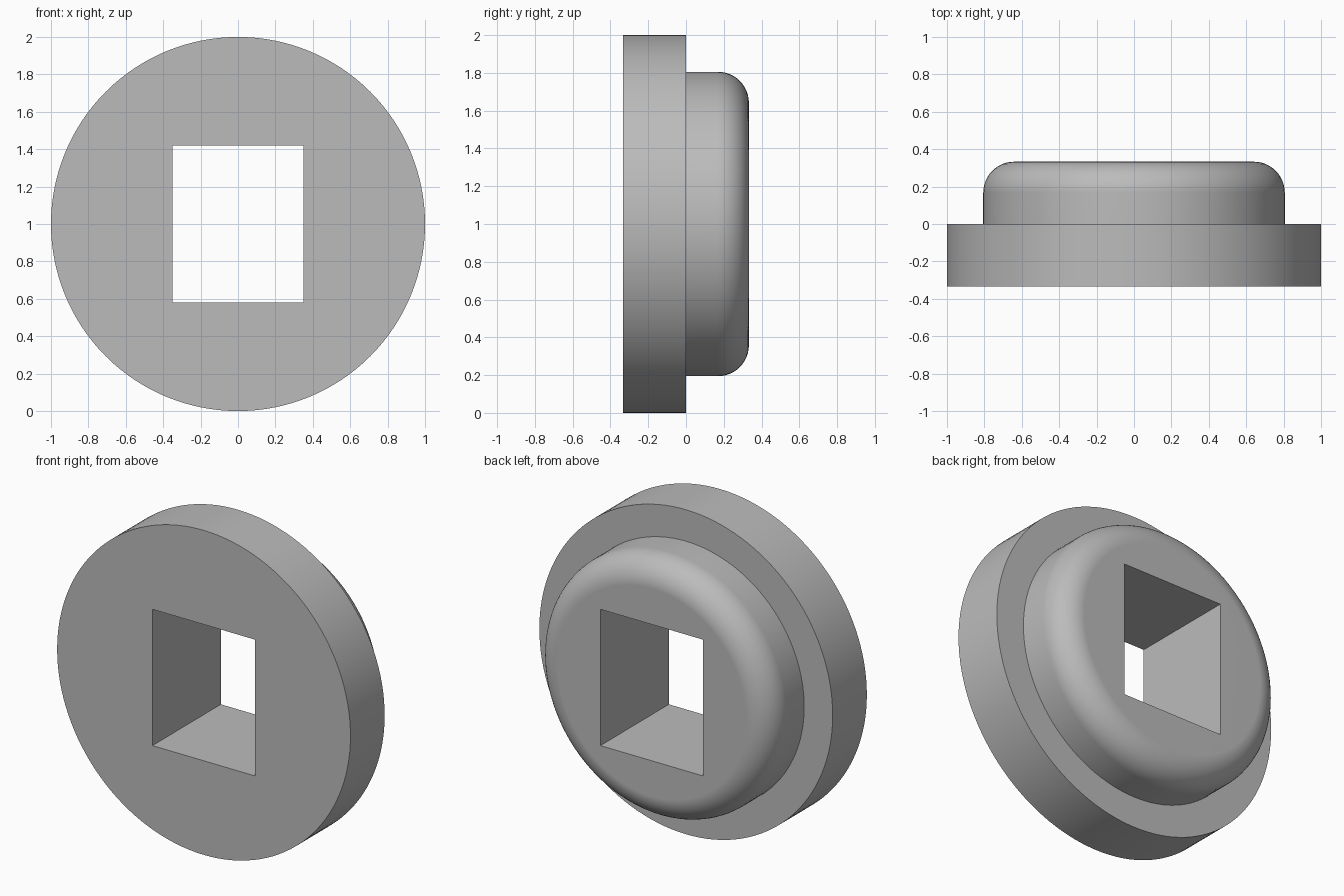
import bpy
import bmesh
from math import sin, cos, pi, radians

if "Cube" in bpy.data.objects:
    bpy.data.objects.remove(bpy.data.objects["Cube"], do_unlink=True)

SIDES = 128
CENTRE_Z = 1.0
DEPTH = 0.333           # half of the total depth
FLANGE_R, BOSS_R = 1.0, 0.806
FILLET = 0.165
HOLE_X, HOLE_Z = 0.35, 0.42   # half sizes of the opening

grey = bpy.data.materials.new("plain grey")
grey.use_nodes = True
colour = (0.5, 0.5, 0.5, 1)
grey.diffuse_color = colour
grey.node_tree.nodes["Principled BSDF"].inputs["Base Color"].default_value = colour


def add_object(name, bm):
    bmesh.ops.recalc_face_normals(bm, faces=bm.faces)
    mesh = bpy.data.meshes.new(name)
    bm.to_mesh(mesh)
    bm.free()
    mesh.materials.append(grey)
    obj = bpy.data.objects.new(name, mesh)
    bpy.context.collection.objects.link(obj)
    return obj


def lathe(name, profile):
    """Closed solid turned about the y axis from (radius, y) points."""
    bm = bmesh.new()
    rings = []
    for r, y in profile:
        angles = [2 * pi * i / SIDES for i in range(SIDES)]
        rings.append([bm.verts.new((r * cos(a), y, CENTRE_Z + r * sin(a))) for a in angles])
    for a, b in zip(rings, rings[1:]):
        for i in range(SIDES):
            j = (i + 1) % SIDES
            bm.faces.new((a[i], a[j], b[j], b[i]))
    bm.faces.new(rings[0])
    bm.faces.new(rings[-1])
    return add_object(name, bm)


# Wide flange in front, narrower boss with a rounded rim behind
profile = [(FLANGE_R, -DEPTH), (FLANGE_R, 0), (BOSS_R, 0)]
STEPS = 12
for i in range(STEPS + 1):
    a = pi / 2 * i / STEPS
    profile.append((BOSS_R - FILLET + FILLET * cos(a), DEPTH - FILLET + FILLET * sin(a)))
body = lathe("flanged_bushing", profile)

# Rectangular opening cut right through
bm = bmesh.new()
bmesh.ops.create_cube(bm, size=2)
for v in bm.verts:
    v.co = (v.co.x * HOLE_X, v.co.y, CENTRE_Z + v.co.z * HOLE_Z)
cutter = add_object("opening_cutter", bm)
cutter.hide_render = True

cut = body.modifiers.new("opening", 'BOOLEAN')
cut.operation = 'DIFFERENCE'
cut.solver = 'EXACT'
cut.object = cutter

bpy.ops.object.select_all(action='DESELECT')
body.select_set(True)
bpy.context.view_layer.objects.active = body
bpy.ops.object.modifier_apply(modifier=cut.name)
bpy.data.objects.remove(cutter, do_unlink=True)

# Smooth round surfaces, crisp edges, flat end faces
bpy.ops.object.shade_smooth_by_angle(angle=radians(30))
weighted = body.modifiers.new("even shading", 'WEIGHTED_NORMAL')
weighted.keep_sharp = True
